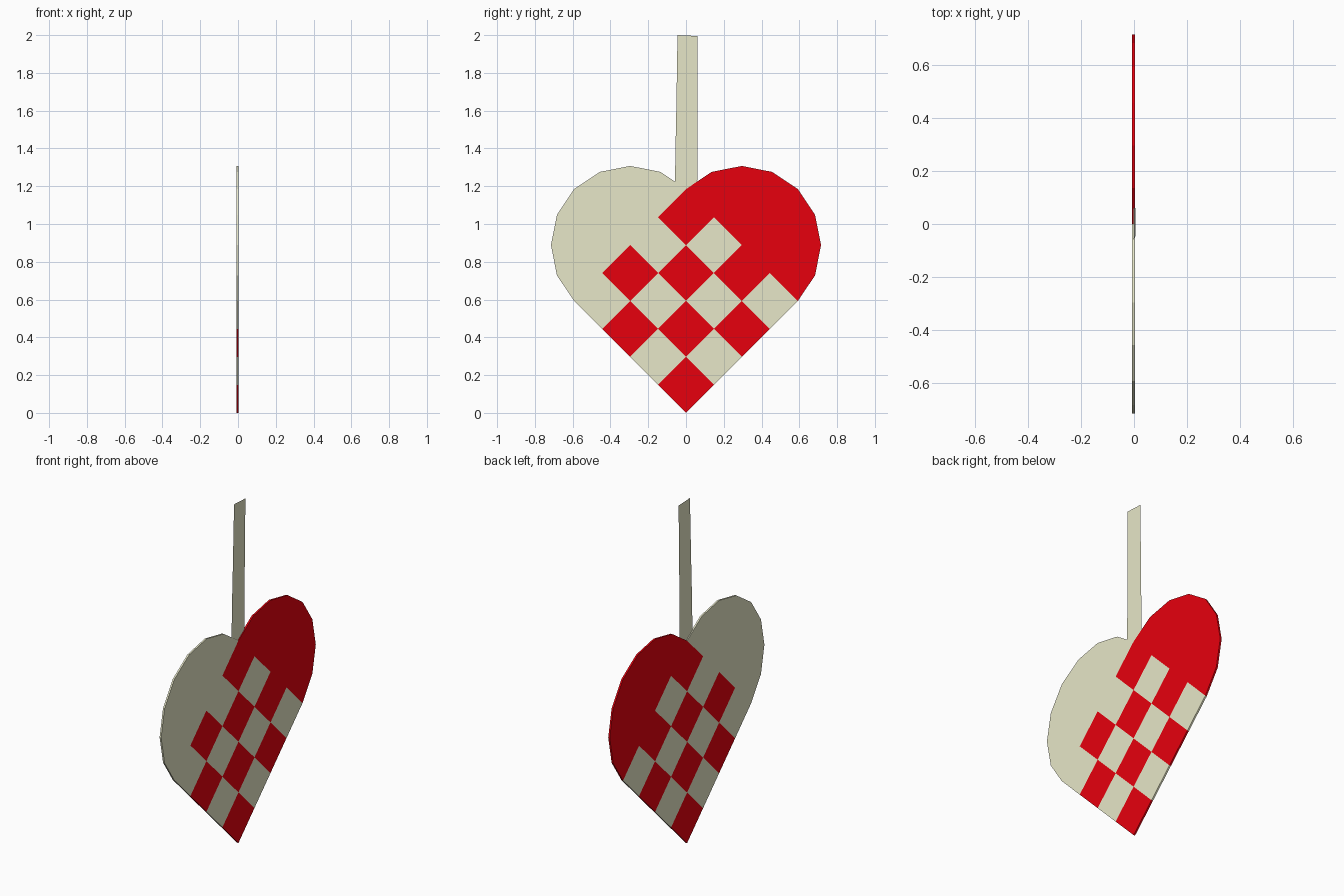
import bpy, bmesh, math

if "Cube" in bpy.data.objects:
    bpy.data.objects.remove(bpy.data.objects["Cube"])

S = 0.1481          # half diagonal of one woven cell
X_FRONT, THICK = 0.003, 0.010


def material(name, rgb):
    m = bpy.data.materials.new(name)
    m.diffuse_color = (*rgb, 1)
    m.use_nodes = True
    m.node_tree.nodes["Principled BSDF"].inputs["Base Color"].default_value = m.diffuse_color
    return m


red = material("red_paper", (0.8, 0.0, 0.004))
cream = material("cream_paper", (0.8, 0.8, 0.58))


def make_object(name, bm, mats):
    me = bpy.data.meshes.new(name)
    bm.to_mesh(me)
    bm.free()
    for m in mats:
        me.materials.append(m)
    ob = bpy.data.objects.new(name, me)
    bpy.context.collection.objects.link(ob)
    return ob


def corner(i, j):
    # lattice point of the diagonal weave, as (y, z)
    return ((i - j) * S, (i + j) * S)


bm = bmesh.new()


def add_face(pts, mat):
    f = bm.faces.new([bm.verts.new((X_FRONT, y, z)) for y, z in pts])
    f.material_index = mat


# woven 4 x 4 checker
for i in range(4):
    for j in range(4):
        add_face([corner(i, j), corner(i + 1, j), corner(i + 1, j + 1), corner(i, j + 1)],
                 (i + j) % 2)

# rounded lobes: eight-segment half circles on the two upper edges
R = 2 * S * math.sqrt(2)
for side, mat in ((1, 0), (-1, 1)):
    arc = []
    for k in range(9):
        a = math.radians(-45 + 22.5 * k)
        arc.append((side * (2 * S + R * math.cos(a)), 6 * S + R * math.sin(a)))
    inner = [(side * y, z) for y, z in (corner(4, 3), corner(4, 2), corner(4, 1))]
    pts = arc + inner
    add_face(pts if side > 0 else pts[::-1], mat)

bmesh.ops.remove_doubles(bm, verts=bm.verts[:], dist=0.001)
heart = make_object("woven_heart", bm, (red, cream))
sol = heart.modifiers.new("paper_thickness", 'SOLIDIFY')
sol.thickness = THICK
sol.offset = -1

# paper handle, a gently leaning strip tucked between the lobes
bm = bmesh.new()
rows = []
for x, y0, y1, z0, z1 in ((-0.002, -0.06, 0.055, 1.12, 1.12),
                          (-0.001, -0.058, 0.06, 1.24, 1.24),
                          (0.000, -0.055, 0.06, 1.43, 1.43),
                          (0.002, -0.051, 0.06, 1.62, 1.62),
                          (0.004, -0.048, 0.06, 1.81, 1.81),
                          (0.006, -0.045, 0.06, 2.0, 1.995)):
    rows.append((bm.verts.new((x, y0, z0)), bm.verts.new((x, y1, z1))))
for (a, b), (c, d) in zip(rows, rows[1:]):
    bm.faces.new((a, b, d, c))
make_object("handle", bm, (cream,))
